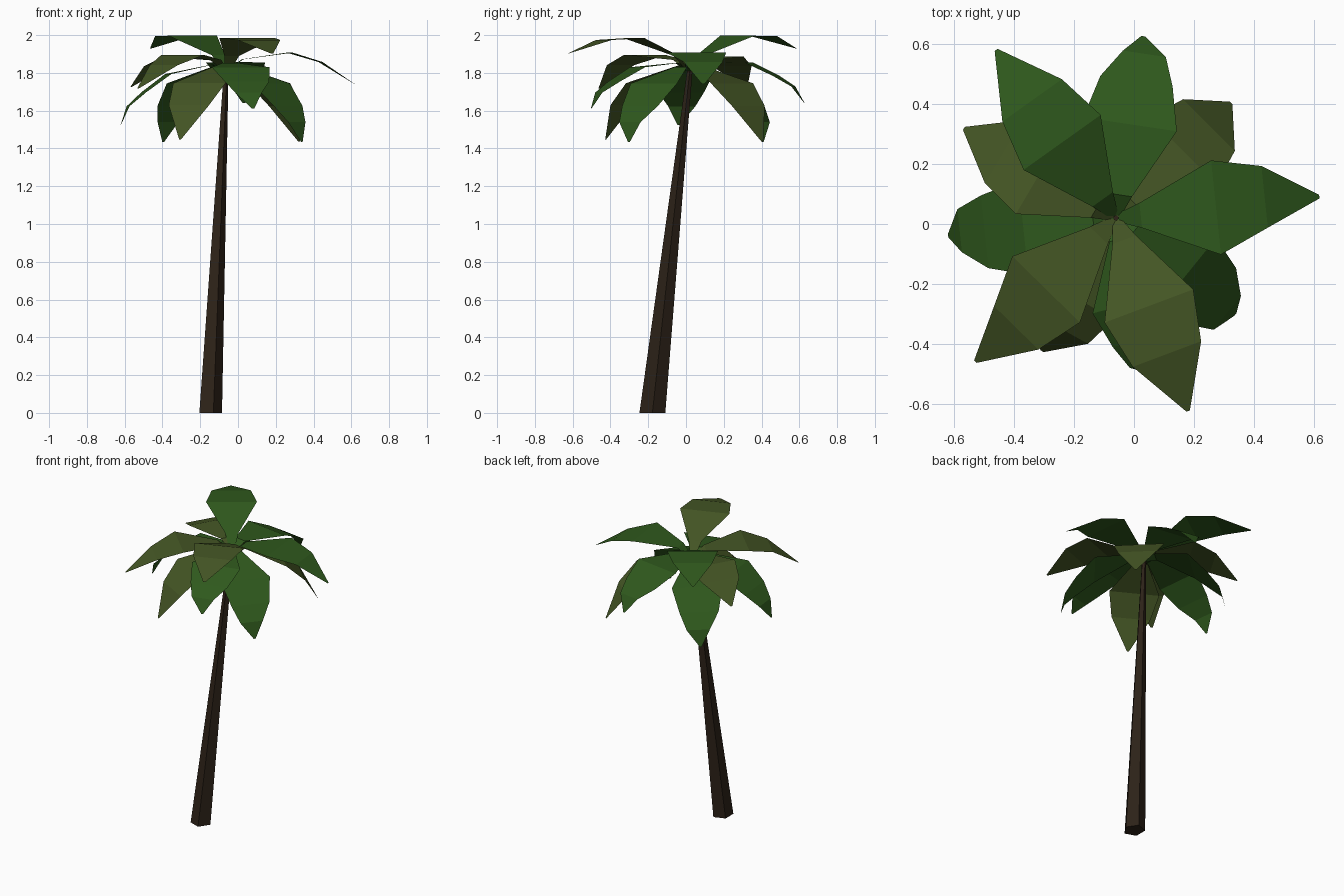
import bpy, bmesh
from math import sin, cos, radians, pi

if "Cube" in bpy.data.objects:
    bpy.data.objects.remove(bpy.data.objects["Cube"])

CROWN = (-0.06, 0.02, 1.86)


def material(name, rgb):
    m = bpy.data.materials.new(name)
    m.diffuse_color = (*rgb, 1)
    m.use_nodes = True
    m.node_tree.nodes["Principled BSDF"].inputs["Base Color"].default_value = m.diffuse_color
    return m


BARK = material("bark", (0.026, 0.016, 0.009))
GREEN = material("leaf_green", (0.028, 0.098, 0.012))
OLIVE = material("leaf_olive", (0.058, 0.092, 0.018))


def make_object(name, verts, faces, mat):
    me = bpy.data.meshes.new(name)
    me.from_pydata(verts, [], faces)
    bm = bmesh.new()
    bm.from_mesh(me)
    bmesh.ops.recalc_face_normals(bm, faces=bm.faces)
    bm.to_mesh(me)
    bm.free()
    me.materials.append(mat)
    ob = bpy.data.objects.new(name, me)
    bpy.context.collection.objects.link(ob)
    return ob


# leaning, tapered five-sided trunk
def ring(x, y, z, r):
    return [(x + 0.92 * r * cos(i * 2 * pi / 5), y + r * sin(i * 2 * pi / 5), z) for i in range(5)]


verts = ring(-0.151, -0.178, 0, 0.072) + ring(-0.064, 0.02, 1.81, 0.015)
faces = [(i, (i + 1) % 5, 5 + (i + 1) % 5, 5 + i) for i in range(5)]
make_object("trunk", verts, faces + [tuple(range(5)), tuple(range(5, 10))], BARK)

# frond outlines: (segment length, slope in degrees, left half width, right half width)
BASE = [(0.085, 8, 0.042, 0.042), (0.259, 8, 0.158, 0.158)]
TIP = (0.22, -33, 0.006, 0.006)
FULL = BASE + [(0.175, -16.6, 0.122, 0.122), TIP]
STRAIGHT = BASE + [(0.175, -16.6, 0.122, 0.085), TIP]
ROUND = BASE + [(0.175, -16.6, 0.122, 0.122), (0.12, -22, 0.06, 0.085), (0.115, -48, 0.006, 0.006)]


def frond(name, azimuth, pitch, scale, outline, mat):
    a = radians(azimuth)
    r, z = 0, 0
    stations = [(0.008, -0.05, 0.015, 0.015)]
    for length, slope, left, right in outline:
        s = radians(slope + pitch)
        r += length * cos(s) * scale
        z += length * sin(s) * scale
        stations.append((r, z, left, right))
    verts = []
    for r, z, left, right in stations:
        for w in (left, -right):
            verts.append((CROWN[0] + r * cos(a) - w * sin(a),
                          CROWN[1] + r * sin(a) + w * cos(a), CROWN[2] + z))
    faces = [(2 * i, 2 * i + 1, 2 * i + 3, 2 * i + 2) for i in range(len(stations) - 1)]
    make_object(name, verts, faces, mat)


# crown: azimuth, pitch, scale, outline, colour
FRONDS = [
    ("upper", 6, 0, 0.985, STRAIGHT, GREEN),
    ("upper", 125.5, 15.8, 0.985, FULL, GREEN),
    ("upper", 225.6, -2, 0.975, STRAIGHT, OLIVE),
    ("upper", -69.5, 13.5, 0.98, FULL, OLIVE),
    ("middle", 81.5, -9, 0.92, ROUND, GREEN),
    ("middle", 149.5, -3, 0.86, FULL, OLIVE),
    ("middle", 186, -20, 0.925, ROUND, GREEN),
    ("middle", -75, -14, 0.84, ROUND, GREEN),
    ("lower", 45, -28, 0.98, FULL, OLIVE),
    ("lower", -39, -29, 0.94, ROUND, GREEN),
    ("lower", 241, -29, 0.93, FULL, OLIVE),
    ("lower", 131, -29, 0.94, ROUND, GREEN),
]
for i, (layer, az, pitch, scale, outline, mat) in enumerate(FRONDS):
    frond(f"{layer}_frond_{i + 1}", az, pitch, scale, outline, mat)
